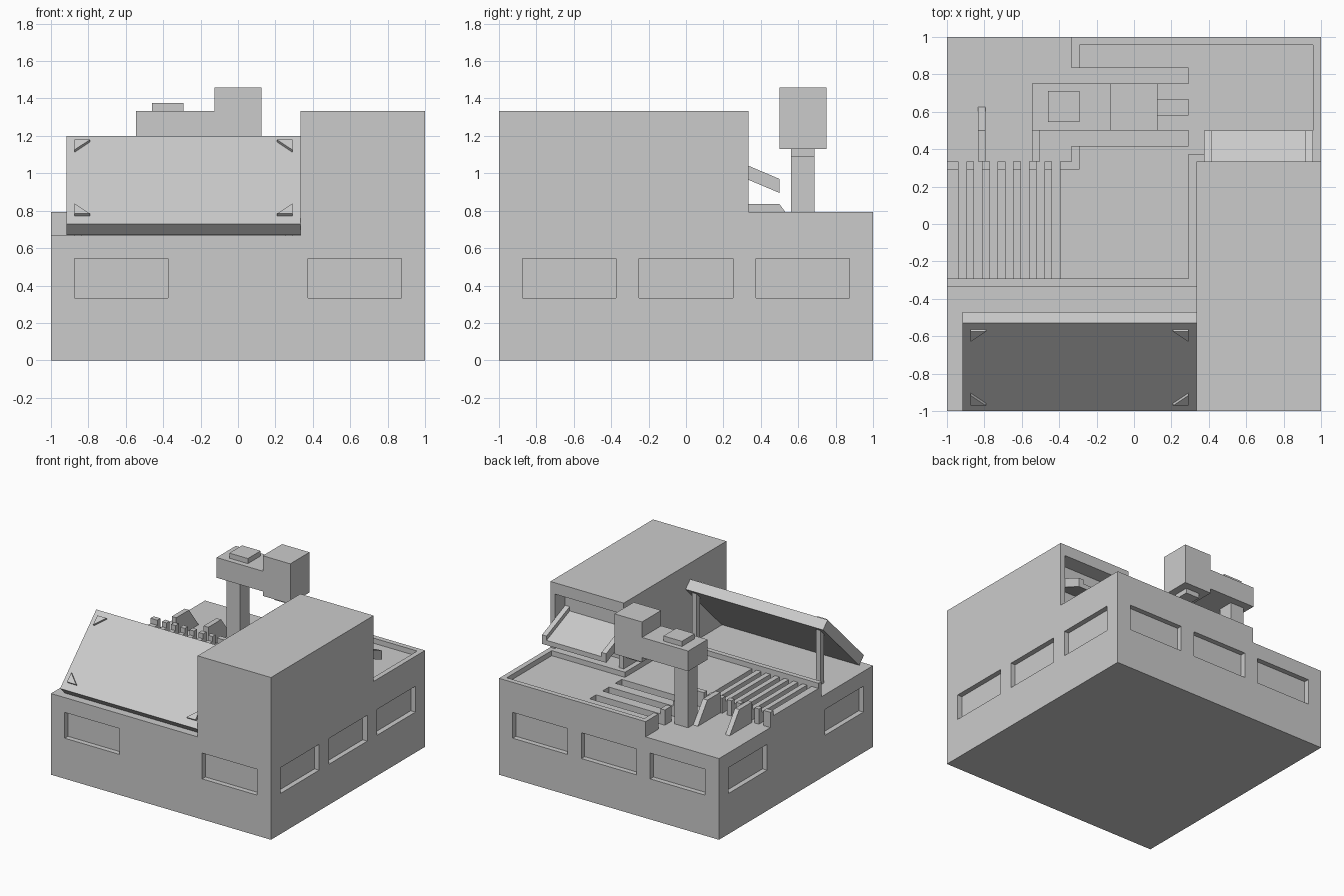
import bpy
import bmesh
from mathutils import Vector

if "Cube" in bpy.data.objects:
    bpy.data.objects.remove(bpy.data.objects["Cube"], do_unlink=True)

grey = bpy.data.materials.new("plain grey")
grey.use_nodes = True
COLOUR = (0.6, 0.6, 0.6, 1)
grey.diffuse_color = COLOUR
grey.node_tree.nodes["Principled BSDF"].inputs["Base Color"].default_value = COLOUR


def add_prism(bm, points, offset):
    """Extrude a flat outline along a vector into a closed solid."""
    face = bm.faces.new([bm.verts.new(p) for p in points])
    new = bmesh.ops.extrude_face_region(bm, geom=[face])["geom"]
    verts = [g for g in new if isinstance(g, bmesh.types.BMVert)]
    bmesh.ops.translate(bm, verts=verts, vec=offset)


def add_box(bm, x0, x1, y0, y1, z0, z1):
    base = [(x0, y0, z0), (x1, y0, z0), (x1, y1, z0), (x0, y1, z0)]
    add_prism(bm, base, Vector((0, 0, z1 - z0)))


def finish(bm, name):
    bmesh.ops.recalc_face_normals(bm, faces=bm.faces)
    mesh = bpy.data.meshes.new(name)
    bm.to_mesh(mesh)
    bm.free()
    mesh.materials.append(grey)
    obj = bpy.data.objects.new(name, mesh)
    bpy.context.collection.objects.link(obj)
    return obj


def boxes(name, *sizes):
    bm = bmesh.new()
    for size in sizes:
        add_box(bm, *size)
    return finish(bm, name)


def side_profile(name, outline, *spans):
    """Extrude a (y, z) outline across each x span."""
    bm = bmesh.new()
    for x0, x1 in spans:
        add_prism(bm, [(x0, y, z) for y, z in outline], Vector((x1 - x0, 0, 0)))
    return finish(bm, name)


def cut(target, *sizes):
    cutter = boxes("cutter", *sizes)
    cutter.hide_render = True
    mod = target.modifiers.new("cut", "BOOLEAN")
    mod.operation, mod.solver, mod.object = "DIFFERENCE", "EXACT", cutter
    bpy.context.view_layer.objects.active = target
    bpy.ops.object.modifier_apply(modifier=mod.name)
    bpy.data.objects.remove(cutter, do_unlink=True)


# Main heights: ground deck, sunken floor, rim, tower roof
DECK, FLOOR, RIM, ROOF = 0.667, 0.75, 0.792, 1.333
W = 0.333           # tower wall and step line
IN = 0.292          # inner side of the rim
OUT, SKY = 1.2, 1.6  # overshoot for cuts

# Building body with tower, stepped decks and sunken floor
body = boxes("building", (-1, 1, -1, 1, 0, ROOF))
cut(body, (-OUT, OUT, W, OUT, RIM, SKY))
cut(body, (-OUT, W, -OUT, 0.5, RIM, SKY))
cut(body, (-OUT, W, -OUT, -W, DECK, SKY), (-OUT, -W, W, OUT, DECK, SKY))
cut(body, (-OUT, IN, -IN, IN, FLOOR, 1))
cut(body, (-IN, 0.958, 0.375, 0.958, FLOOR, 1))
cut(body, (-IN, IN, 0.25, 0.4, FLOOR, 1))

# Floor channels, open to the low corner deck
S = 1 / 24
cut(body, *[(x, x + S, -IN, 0.4, DECK, 1)
            for x in (-0.9375 + 2 * S * i for i in range(7))])
cut(body, *[(-0.4, IN, y, y + 2 * S, DECK, 1) for y in (0.417, 0.583, 0.75)])

# Window recesses: two on the front and -x side, three on the others
D = 0.042
for centres, side in (((-0.625, 0.625), -1), ((-0.625, 0, 0.625), 1)):
    lo, hi = sorted((side * (1 - D), side * OUT))
    cut(body, *[(c - 0.25, c + 0.25, lo, hi, W, 0.545) for c in centres])
    cut(body, *[(lo, hi, c - 0.25, c + 0.25, W, 0.545) for c in centres])

# Opening in the back of the tower
cut(body, (0.375, 0.958, 0.2, 0.4, RIM, 1.24))

# Sloping chute with side rails
def chute_outline(low, high):
    return [(0.2, 1.097 + low), (0.5, 0.97 + low), (0.5, 0.97 + high), (0.2, 1.097 + high)]


side_profile("chute_rails", chute_outline(-0.075, 0), (0.375, 0.417), (0.917, 0.958))
side_profile("chute_plate", chute_outline(-0.075, -0.035), (0.417, 0.917))

# Slanted lid panel and its two rear props
LEFT, RIGHT = -0.917, 0.333
side_profile("lid_panel", [(-1, 0.73), (-0.53, 1.2), (-0.47, 1.14), (-0.94, 0.67)],
             (LEFT, RIGHT))
side_profile("lid_props", [(-0.54, DECK), (-0.495, DECK), (-0.495, 1.13), (-0.54, 1.085)],
             (-0.875, -0.833), (0.25, 0.292))

# Raised corner triangles on the lid
bm = bmesh.new()
normal = Vector((0, -1, 1)).normalized()
for edge, inward in ((-0.875, 1), (0.292, -1)):
    for z, up in ((0.772, 1), (1.167, -1)):
        pts = [(edge, z), (edge + 0.083 * inward, z), (edge, z + 0.055 * up)]
        add_prism(bm, [(x, h - 1.73, h) for x, h in pts], normal * 0.018)
finish(bm, "lid_corner_plates")

# Sloped fins against the rim of the low corner deck
side_profile("fins", [(W, DECK), (W, 0.835), (0.5, 0.835), (0.625, DECK)],
             (-0.835, -0.795), (-0.545, -0.503))

# Crane: column, arm, head, cap and nozzle
boxes("crane_column", (-0.5, -0.375, 0.5625, 0.6875, DECK, 1.17))
boxes("crane_arm", (-0.545, -0.125, 0.5, 0.75, 1.167, ROOF))
boxes("crane_head", (-0.125, 0.125, 0.5, 0.75, 1.13, 1.46))
boxes("crane_cap", (-0.46, -0.292, 0.545, 0.71, ROOF, 1.375))
boxes("crane_nozzle", (-0.0625, 0.0625, 0.5625, 0.6875, 1.09, 1.13))
